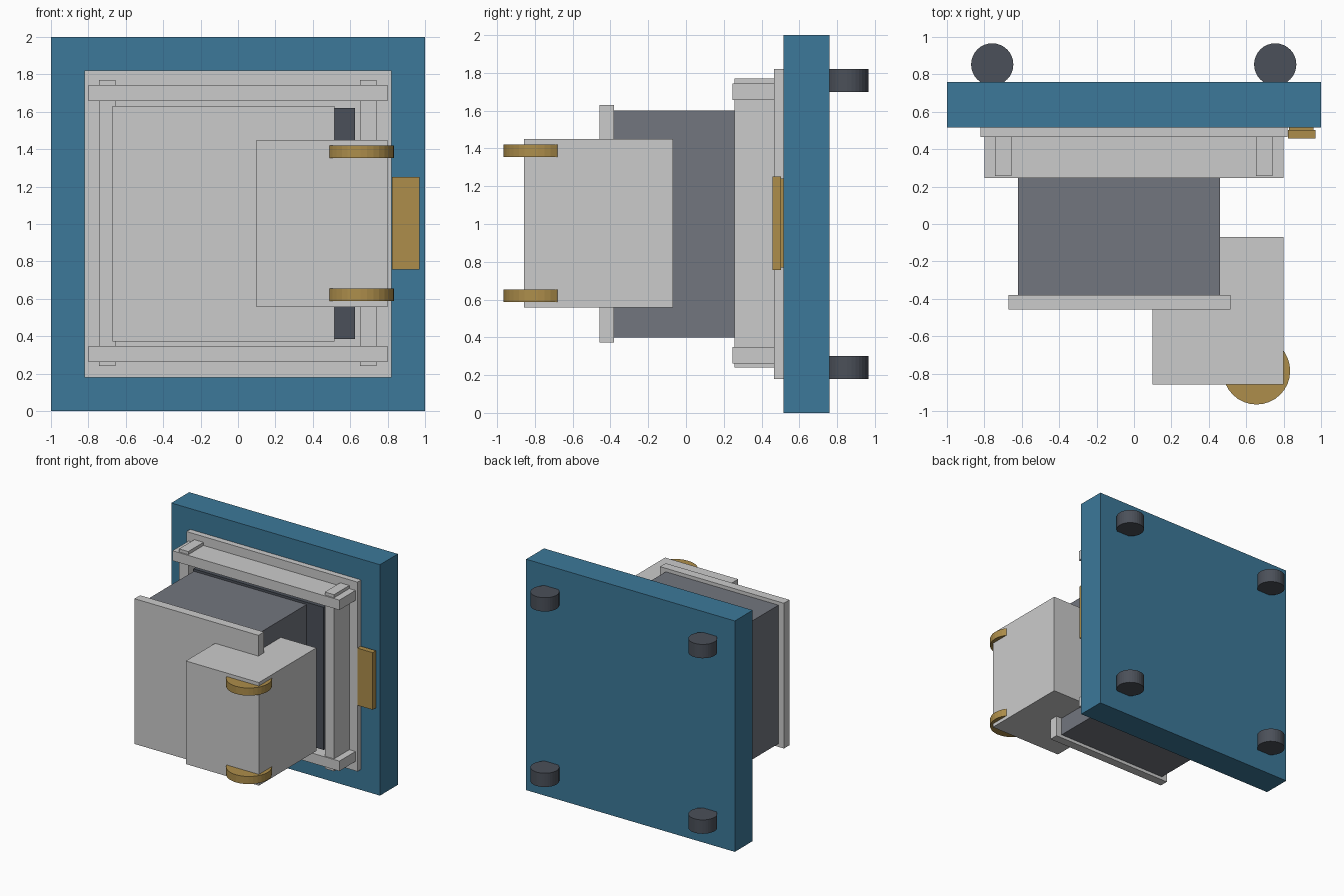
import bpy

if "Cube" in bpy.data.objects:
    bpy.data.objects.remove(bpy.data.objects["Cube"])


def material(name, rgb):
    m = bpy.data.materials.new(name)
    m.diffuse_color = (*rgb, 1)
    m.use_nodes = True
    m.node_tree.nodes["Principled BSDF"].inputs["Base Color"].default_value = m.diffuse_color
    return m


BLUE = material("blue", (0.045, 0.19, 0.32))
GOLD = material("gold", (0.42, 0.27, 0.07))
DARK = material("dark_grey", (0.07, 0.08, 0.10))
MID = material("mid_grey", (0.17, 0.18, 0.21))


def finish(ob, name, mat):
    ob.name = name
    if mat:
        ob.data.materials.append(mat)
    return ob


def box(name, x, y, z, mat=None):
    """Box from (min, max) ranges on each axis."""
    spans = (x, y, z)
    bpy.ops.mesh.primitive_cube_add(size=1, location=[(a + b) / 2 for a, b in spans])
    ob = bpy.context.object
    ob.scale = [b - a for a, b in spans]
    bpy.ops.object.transform_apply(location=False, rotation=False, scale=True)
    return finish(ob, name, mat)


def disc(name, x, y, z, r, mat):
    """Upright cylinder, z is a (min, max) range."""
    bpy.ops.mesh.primitive_cylinder_add(vertices=32, radius=r, depth=z[1] - z[0],
                                        location=(x, y, (z[0] + z[1]) / 2))
    return finish(bpy.context.object, name, mat)


# Wall panel and the backing plate on its front
box("wall_panel", (-1, 1), (0.515, 0.76), (0, 2), BLUE)
box("backing_plate", (-0.82, 0.82), (0.465, 0.515), (0.18, 1.82))

# Frame: two crossbars and two uprights
for label, z in (("lower", 0.305), ("upper", 1.70)):
    box(label + "_crossbar", (-0.8, 0.8), (0.245, 0.467), (z - 0.043, z + 0.043))
for label, x in (("left", -0.70), ("right", 0.697)):
    box(label + "_upright", (x - 0.044, x + 0.044), (0.256, 0.467), (0.24, 1.77))

# Dark opening panel, body and front cover
box("opening_panel", (-0.625, 0.625), (0.28, 0.467), (0.385, 1.62), DARK)
box("body", (-0.62, 0.46), (-0.38, 0.285), (0.40, 1.60), MID)
box("front_cover", (-0.672, 0.515), (-0.457, -0.38), (0.372, 1.63))

# Corner block with brass discs
box("corner_block", (0.10, 0.80), (-0.857, -0.07), (0.557, 1.45))
for label, z in (("lower", 0.621), ("upper", 1.387)):
    disc(label + "_hinge_disc", 0.655, -0.785, (z - 0.033, z + 0.033), 0.18, GOLD)

# Brass strike plate on the right edge
box("strike_plate", (0.823, 0.97), (0.458, 0.503), (0.757, 1.252), GOLD)

# Rear mounting pegs
for x in (-0.758, 0.755):
    for z in (0.24, 1.76):
        disc("rear_peg", x, 0.853, (z - 0.06, z + 0.06), 0.113, DARK)

# The strike plate sits just proud of the wall panel: bridge the small gap
box("strike_spacer", (0.83, 0.96), (0.50, 0.517), (0.77, 1.24), GOLD)
